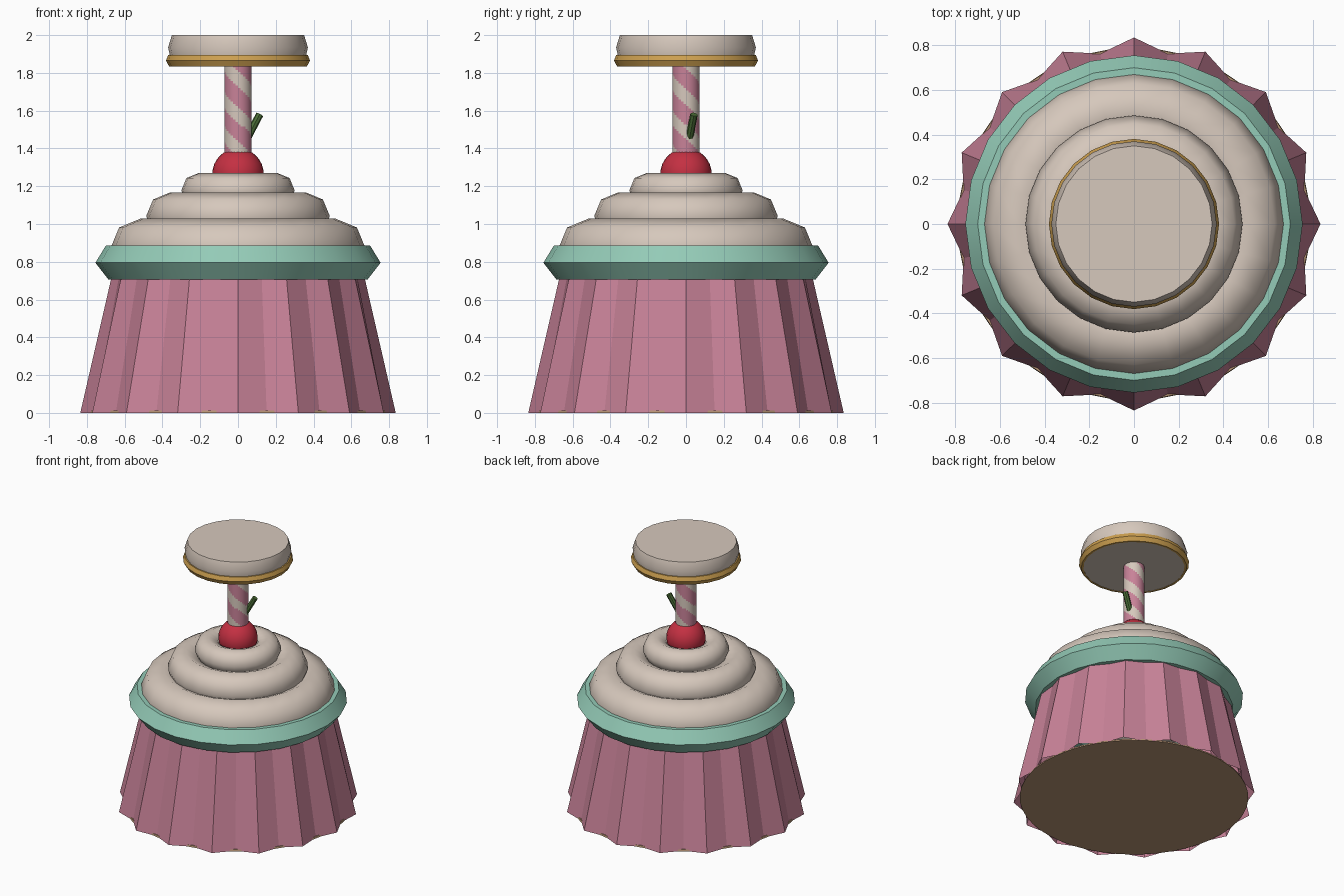
import bpy, bmesh, math
from mathutils import Vector

old = bpy.data.objects.get("Cube")
if old:
    bpy.data.objects.remove(old)


def material(name, *rgb):
    color = [(c / 255 / 12.92 if c < 11 else ((c / 255 + 0.055) / 1.055) ** 2.4) for c in rgb] + [1]
    mat = bpy.data.materials.new(name)
    mat.use_nodes = True
    mat.diffuse_color = color
    mat.node_tree.nodes["Principled BSDF"].inputs["Base Color"].default_value = color
    return mat


cream = material("cream", 214, 200, 188)
pink = material("pink", 200, 130, 152)
teal = material("teal", 148, 203, 183)
red = material("cherry red", 196, 48, 66)
gold = material("gold", 205, 160, 80)
green = material("stem green", 75, 110, 55)
tan = material("tan", 185, 150, 118)


def finish(name, bm, mats, angle=None):
    """Turn a bmesh into an object with materials and optional smooth shading."""
    mesh = bpy.data.meshes.new(name)
    bm.to_mesh(mesh)
    bm.free()
    obj = bpy.data.objects.new(name, mesh)
    bpy.context.collection.objects.link(obj)
    for mat in mats:
        mesh.materials.append(mat)
    if angle:
        bpy.ops.object.select_all(action="DESELECT")
        obj.select_set(True)
        bpy.context.view_layer.objects.active = obj
        bpy.ops.object.shade_smooth_by_angle(angle=math.radians(angle))
    return obj


def lathe(profile, segments=24, closed=False, caps=False, flute=None):
    """Spin (radius, z) points about z; flute gives the radii of odd columns."""
    bm = bmesh.new()
    rings = []
    for row, (r, z) in enumerate(profile):
        ring = []
        for i in range(segments):
            a = math.tau * i / segments
            rad = flute[row] if flute and i % 2 else r
            ring.append(bm.verts.new((rad * math.cos(a), rad * math.sin(a), z)))
        rings.append(ring)
    pairs = list(zip(rings, rings[1:]))
    if closed:
        pairs.append((rings[-1], rings[0]))
    for low, high in pairs:
        for i in range(segments):
            j = (i + 1) % segments
            bm.faces.new((low[i], low[j], high[j], high[i]))
    if caps:
        bm.faces.new(rings[0][::-1])
        bm.faces.new(rings[-1])
    return bm


# Pleated paper wrapper and the base that closes it
finish("wrapper", lathe([(0.835, 0), (0.66, 0.76)], 32, flute=[0.778, 0.635]), [pink])
finish("base", lathe([(0.79, 0), (0.787, 0.012)], 48, caps=True), [tan])

# Rim band around the top of the wrapper
rim = [(0.61, 0.705), (0.685, 0.705), (0.755, 0.795), (0.70, 0.885), (0.66, 0.885), (0.61, 0.8)]
finish("rim", lathe(rim, closed=True), [teal], 30)

# Three stacked rolls of frosting
tiers = [("lower", 0.515, 0.162, 0.867), ("middle", 0.362, 0.124, 1.042), ("upper", 0.208, 0.092, 1.178)]
for name, major, minor, height in tiers:
    steps = [math.tau * k / 8 for k in range(8)]
    roll = [(major + minor * math.cos(a), height + minor * math.sin(a)) for a in steps]
    finish(name + "_frosting", lathe(roll, closed=True), [cream], 60)

# Cherry
bm = bmesh.new()
bmesh.ops.create_uvsphere(bm, u_segments=24, v_segments=16, radius=0.136)
bmesh.ops.translate(bm, verts=bm.verts, vec=(0, 0, 1.265))
finish("cherry", bm, [red], 60)

# Cherry stem
start, end = Vector((0, 0, 1.36)), Vector((0.115, 0.042, 1.58))
bm = bmesh.new()
bmesh.ops.create_cone(bm, cap_ends=True, segments=8, radius1=0.02, radius2=0.02, depth=(end - start).length)
turn = Vector((0, 0, 1)).rotation_difference(end - start).to_matrix()
bmesh.ops.rotate(bm, verts=bm.verts, matrix=turn)
bmesh.ops.translate(bm, verts=bm.verts, vec=(start + end) / 2)
finish("cherry_stem", bm, [green], 30)

# Post with two spiral stripes
rows = 40
post = lathe([(0.072, 1.36 + 0.48 * k / rows) for k in range(rows + 1)], 32, caps=True)
for face in post.faces:
    c = face.calc_center_median()
    turns = math.atan2(c.y, c.x) / math.pi + 0.5
    face.material_index = int(((c.z - 1.58) / 0.185 + turns + 0.22) % 1 < 0.44)
finish("striped_post", post, [pink, cream], 30)

# Round top with its gold band
top = [(0.355, 1.837), (0.36, 1.89), (0.37, 1.935), (0.35, 2.0)]
finish("top_disc", lathe(top, caps=True), [cream], 30)
band = [(0.35, 1.835), (0.365, 1.835), (0.381, 1.865), (0.37, 1.895), (0.35, 1.895)]
finish("gold_band", lathe(band, closed=True), [gold], 30)
